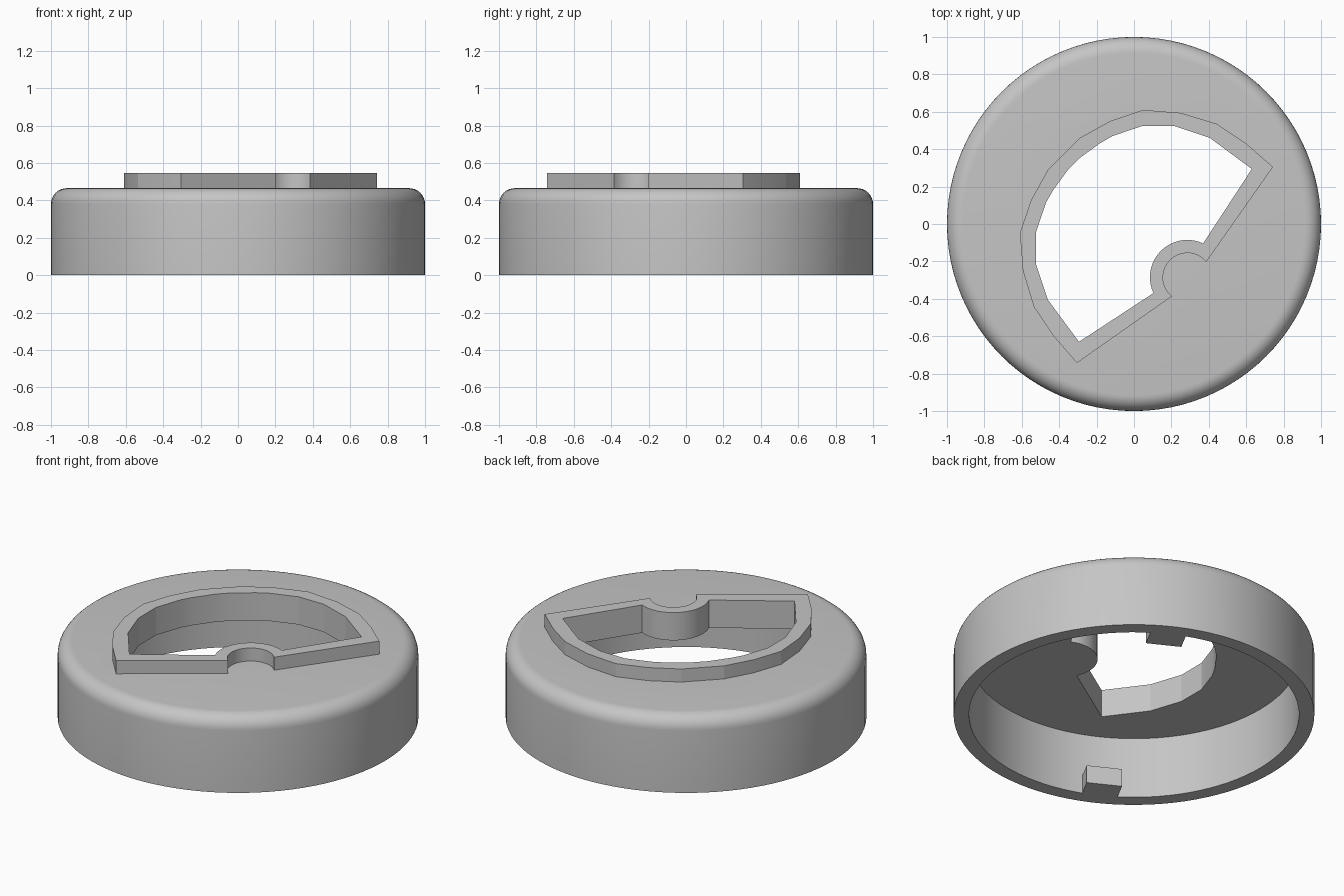
import bpy, bmesh
from math import sin, cos, pi, radians
from mathutils import Matrix, Vector

cube = bpy.data.objects.get("Cube")
if cube:
    bpy.data.objects.remove(cube)

TOP, CEILING, FRAME_TOP = 0.465, 0.375, 0.545
WALL_R, FILLET = 0.915, 0.085

grey = bpy.data.materials.new("plain_grey")
grey.use_nodes = True
grey.diffuse_color = (0.56, 0.56, 0.56, 1)
grey.node_tree.nodes["Principled BSDF"].inputs["Base Color"].default_value = grey.diffuse_color


def make(name, bm):
    bmesh.ops.recalc_face_normals(bm, faces=bm.faces)
    mesh = bpy.data.meshes.new(name)
    bm.to_mesh(mesh)
    bm.free()
    mesh.materials.append(grey)
    ob = bpy.data.objects.new(name, mesh)
    bpy.context.collection.objects.link(ob)
    return ob


def activate(ob):
    bpy.ops.object.select_all(action="DESELECT")
    ob.select_set(True)
    bpy.context.view_layer.objects.active = ob


def smooth(ob):
    activate(ob)
    bpy.ops.object.shade_smooth_by_angle(angle=radians(12.5))


def outline(half_arc, radius, start, steps=18):
    """Closed sector outline, mirrored across y = -x, with a round bite in its straight side."""
    arc = half_arc + [(-y, -x) for x, y in reversed(half_arc)]
    bite = []
    for i in range(steps + 1):
        a = radians(270 - start + (2 * start - 270) * i / steps)
        bite.append((0.285 + radius * cos(a), -0.285 + radius * sin(a)))
    return arc + bite


outer = outline([(0.743, 0.305), (0.6, 0.43), (0.444, 0.535), (0.25, 0.594),
                 (0.048, 0.61), (-0.128, 0.55), (-0.29, 0.46)], 0.13, 39)
inner = outline([(0.63, 0.294), (0.406, 0.46), (0.214, 0.524), (0.043, 0.524),
                 (-0.115, 0.47), (-0.18, 0.433), (-0.29, 0.353)], 0.2, 65)

# Cap shell: turned profile with a rounded top edge, closed by flat discs
profile = [(WALL_R, CEILING), (WALL_R, 0), (1, 0)]
for i in range(9):
    a = i / 8 * pi / 2
    profile.append((1 - FILLET + FILLET * cos(a), TOP - FILLET + FILLET * sin(a)))
bm = bmesh.new()
pts = [bm.verts.new((r, 0, z)) for r, z in profile]
edges = [bm.edges.new(pair) for pair in zip(pts, pts[1:])]
bmesh.ops.spin(bm, geom=pts + edges, cent=(0, 0, 0), axis=(0, 0, 1),
               angle=2 * pi, steps=96, use_duplicate=False)
bmesh.ops.remove_doubles(bm, verts=bm.verts, dist=0.0005)
bmesh.ops.holes_fill(bm, edges=[e for e in bm.edges if e.is_boundary], sides=0)
cap = make("cap_shell", bm)

# Sector opening cut through the top plate
bm = bmesh.new()
base = bm.faces.new([bm.verts.new((x, y, CEILING - 0.1)) for x, y in inner])
ext = bmesh.ops.extrude_face_region(bm, geom=[base])
bmesh.ops.translate(bm, vec=(0, 0, 0.3),
                    verts=[g for g in ext["geom"] if isinstance(g, bmesh.types.BMVert)])
cutter = make("opening_cutter", bm)
cutter.hide_render = True
cut = cap.modifiers.new("opening", "BOOLEAN")
cut.operation = "DIFFERENCE"
cut.solver = "EXACT"
cut.object = cutter
activate(cap)
bpy.ops.object.modifier_apply(modifier=cut.name)
bpy.data.objects.remove(cutter)
smooth(cap)

# Raised frame around the opening
bm = bmesh.new()
loops = [[bm.verts.new((x, y, z)) for x, y in line]
         for line, z in ((outer, TOP), (outer, FRAME_TOP), (inner, FRAME_TOP), (inner, TOP))]
n = len(outer)
for k in range(4):
    a, b = loops[k], loops[(k + 1) % 4]
    for i in range(n):
        j = (i + 1) % n
        bm.faces.new((a[i], a[j], b[j], b[i]))
smooth(make("opening_frame", bm))

# Two opposite locking lugs on the inner wall
for name, angle in (("back_lug", 62), ("front_lug", 242)):
    bm = bmesh.new()
    bmesh.ops.create_cube(bm, size=1)
    bmesh.ops.scale(bm, vec=(0.14, 0.2, 0.11), verts=bm.verts)
    bmesh.ops.translate(bm, vec=(0.86, 0, 0.055), verts=bm.verts)
    bmesh.ops.rotate(bm, verts=bm.verts, cent=Vector(),
                     matrix=Matrix.Rotation(radians(angle), 3, "Z"))
    make(name, bm)
